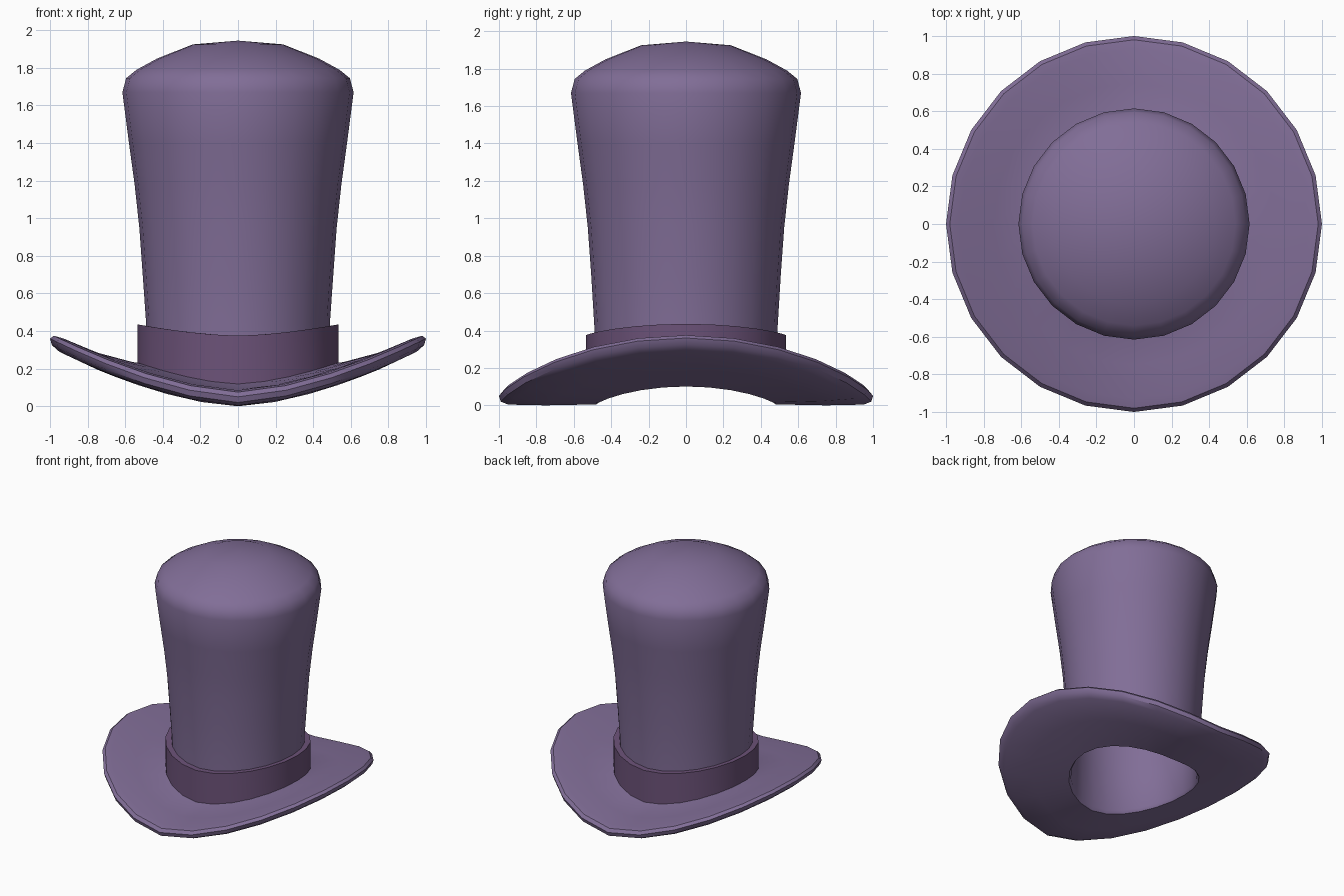
import bpy, bmesh, math

if "Cube" in bpy.data.objects:
    bpy.data.objects.remove(bpy.data.objects["Cube"])

SIDES = 24


def material(name, rgb):
    m = bpy.data.materials.new(name)
    m.diffuse_color = (*rgb, 1)
    m.use_nodes = True
    m.node_tree.nodes["Principled BSDF"].inputs["Base Color"].default_value = m.diffuse_color
    return m


def bend(x, z):
    # brim curls up towards both sides; the curl fades out up the crown
    fade = max(0.0, min(1.0, (0.55 - z) / 0.33))
    return 0.31 * abs(x) ** 1.6 * fade


def lathe(name, profile, mat, closed=False, angle=40):
    bm = bmesh.new()
    rings = []
    for r, z in profile:
        if r == 0:
            rings.append([bm.verts.new((0, 0, z))] * SIDES)
            continue
        ring = []
        for i in range(SIDES):
            a = 2 * math.pi * i / SIDES
            x, y = r * math.cos(a), r * math.sin(a)
            ring.append(bm.verts.new((x, y, z + bend(x, z))))
        rings.append(ring)
    pairs = list(zip(rings, rings[1:]))
    if closed:
        pairs.append((rings[-1], rings[0]))
    for lo, hi in pairs:
        for i in range(SIDES):
            j = (i + 1) % SIDES
            bm.faces.new(list(dict.fromkeys((lo[i], lo[j], hi[j], hi[i]))))
    bmesh.ops.recalc_face_normals(bm, faces=bm.faces)
    me = bpy.data.meshes.new(name)
    bm.to_mesh(me)
    bm.free()
    me.materials.append(mat)
    ob = bpy.data.objects.new(name, me)
    bpy.context.collection.objects.link(ob)
    bpy.ops.object.select_all(action='DESELECT')
    ob.select_set(True)
    bpy.context.view_layer.objects.active = ob
    bpy.ops.object.shade_smooth_by_angle(angle=math.radians(angle))
    return ob


felt = material("felt", (0.22, 0.155, 0.31))
ribbon = material("ribbon", (0.15, 0.085, 0.19))

# Crown and brim: outer skin, brim edge, underside, hollow inside
outer = [(0, 1.945), (0.24, 1.925), (0.43, 1.85), (0.54, 1.79), (0.595, 1.745),
         (0.615, 1.67), (0.58, 1.4), (0.55, 1.18), (0.525, 0.95), (0.507, 0.7),
         (0.49, 0.42), (0.49, 0.13)]
brim = [(0.56, 0.112), (0.75, 0.09), (0.93, 0.085), (0.98, 0.075), (1.0, 0.05),
        (0.99, 0.02), (0.95, 0.004), (0.75, 0.0), (0.48, 0.005)]
inner = [(0.465, 0.03), (0.462, 0.42), (0.48, 0.7), (0.498, 0.95), (0.523, 1.18),
         (0.553, 1.4), (0.585, 1.67), (0.565, 1.73), (0.42, 1.825), (0.235, 1.9), (0, 1.915)]
lathe("crown_and_brim", outer + brim + inner, felt)

# Hat band
lathe("hat_band", [(0.485, 0.1), (0.535, 0.1), (0.535, 0.375), (0.485, 0.375)],
      ribbon, closed=True, angle=30)
